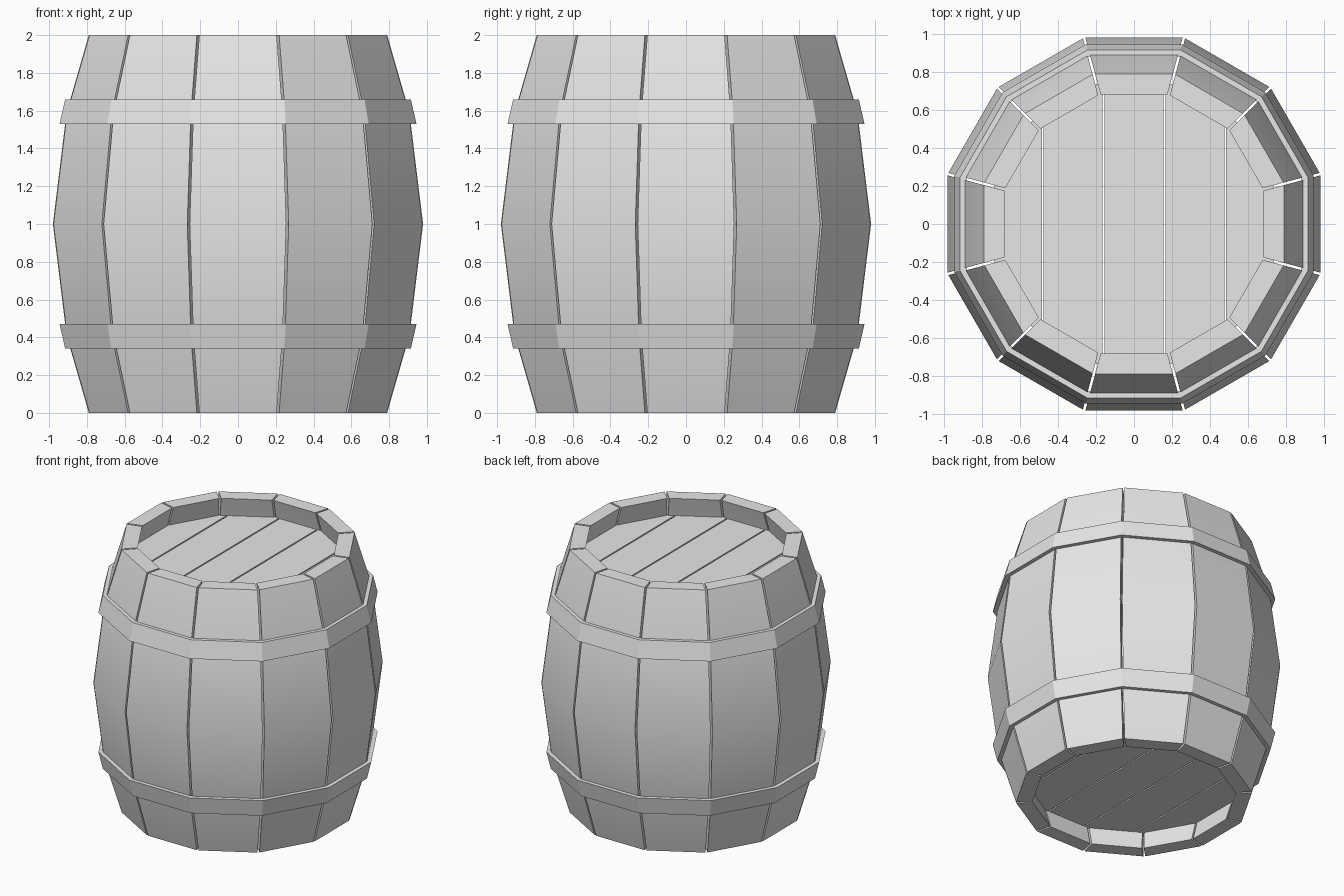
import bpy, bmesh
from math import radians, tan, cos, sin, pi
from mathutils import Matrix, Vector

cube = bpy.data.objects.get("Cube")
if cube:
    bpy.data.objects.remove(cube, do_unlink=True)

SIDES = 12
TAN = tan(pi / SIDES)
GAP = 0.007          # half the gap between neighbouring staves
WALL = 0.11          # stave thickness

grey = bpy.data.materials.new("plain_grey")
grey.use_nodes = True
grey.diffuse_color = (0.8, 0.8, 0.8, 1)
grey.node_tree.nodes["Principled BSDF"].inputs["Base Color"].default_value = (0.8, 0.8, 0.8, 1)


def finish(name, bm, smooth_angle=0):
    """Turn a bmesh into an object, keeping edges above the angle sharp."""
    bmesh.ops.recalc_face_normals(bm, faces=bm.faces[:])
    for f in bm.faces:
        f.smooth = smooth_angle > 0
    for e in bm.edges:
        e.smooth = e.calc_face_angle(pi) < radians(smooth_angle)
    mesh = bpy.data.meshes.new(name)
    bm.to_mesh(mesh)
    bm.free()
    mesh.materials.append(grey)
    obj = bpy.data.objects.new(name, mesh)
    bpy.context.collection.objects.link(obj)
    return obj


def polygon(apothem, z):
    """Corners of the regular outline with flat sides to the front."""
    r = apothem / cos(pi / SIDES)
    return [Vector((r * cos(a), r * sin(a), z))
            for a in ((i + 0.5) * 2 * pi / SIDES for i in range(SIDES))]


def bridge(bm, rings, closed):
    """Join successive rings of vertices with quads."""
    count = len(rings) if closed else len(rings) - 1
    for k in range(count):
        a, b = rings[k], rings[(k + 1) % len(rings)]
        n = len(a)
        for i in range(n):
            j = (i + 1) % n
            bm.faces.new((a[i], a[j], b[j], b[i]))


# Staves: bulging boards, tapered to fit round the barrel
profile = [(0.79, 0), (0.908, 0.41), (0.98, 1), (0.908, 1.59), (0.79, 2)]
for s in range(SIDES):
    bm = bmesh.new()
    rings = []
    for r, z in profile:
        inner = r - WALL
        wo, wi = r * TAN - GAP, inner * TAN - GAP
        rings.append([bm.verts.new(p) for p in
                      ((-wo, -r, z), (wo, -r, z), (wi, -inner, z), (-wi, -inner, z))])
    bridge(bm, rings, False)
    bm.faces.new(rings[0])
    bm.faces.new(rings[-1])
    bm.transform(Matrix.Rotation(s * 2 * pi / SIDES, 4, "Z"))
    finish(f"stave_{s + 1}", bm, 25)

# Hoops: sloped bands, mirrored about the middle height
hoop = [(0.945, 1.53), (0.915, 1.66), (0.88, 1.66), (0.905, 1.53)]
for name, flip in (("upper_hoop", False), ("lower_hoop", True)):
    bm = bmesh.new()
    rings = [[bm.verts.new(p) for p in polygon(r, 2 - z if flip else z)] for r, z in hoop]
    bridge(bm, rings, True)
    finish(name, bm)

# Lids: twelve-sided discs cut into five planks
PLANK = 0.32
for name, low, high in (("top_lid", 1.79, 1.85), ("bottom_lid", 0.15, 0.21)):
    for k in range(-2, 3):
        bm = bmesh.new()
        rings = [[bm.verts.new(p) for p in polygon(0.735, z)] for z in (low, high)]
        bridge(bm, rings, False)
        bm.faces.new(rings[0])
        bm.faces.new(rings[1])
        for side in (-1, 1):
            if abs(k + side) > 2:
                continue
            x = (k + side / 2) * PLANK - side * 0.005
            cut = bmesh.ops.bisect_plane(bm, geom=bm.verts[:] + bm.edges[:] + bm.faces[:],
                                         plane_co=(x, 0, 0), plane_no=(side, 0, 0),
                                         clear_outer=True)
            edges = [e for e in cut["geom_cut"] if isinstance(e, bmesh.types.BMEdge)]
            bmesh.ops.edgeloop_fill(bm, edges=edges)
        finish(f"{name}_plank_{k + 3}", bm)
